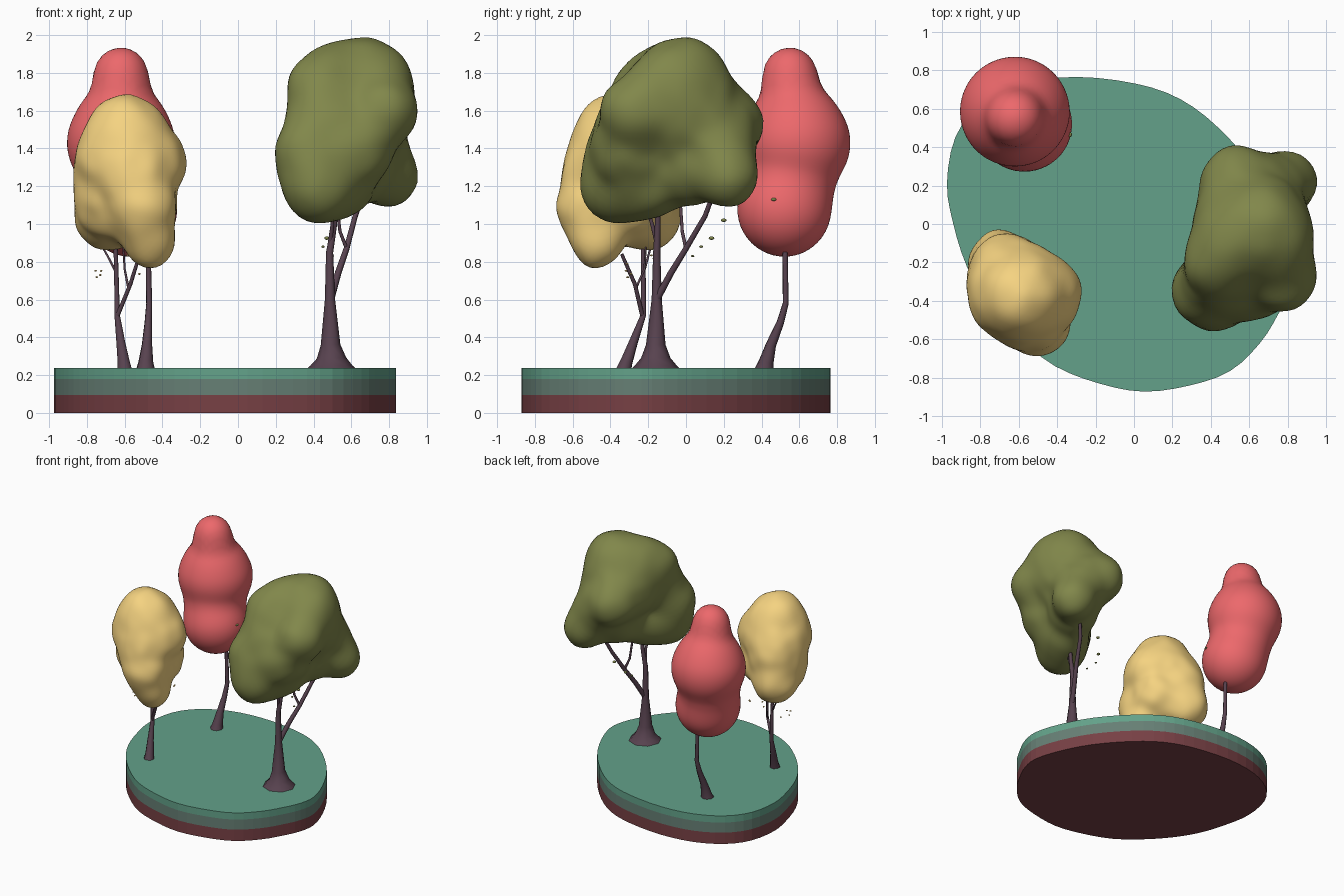
import bpy, bmesh, random
from mathutils import Vector, noise

if "Cube" in bpy.data.objects:
    bpy.data.objects.remove(bpy.data.objects["Cube"])

random.seed(4)


def material(name, r, g, b):
    m = bpy.data.materials.new(name)
    m.diffuse_color = [(c / 255) ** 2.2 for c in (r, g, b)] + [1]
    m.use_nodes = True
    m.node_tree.nodes["Principled BSDF"].inputs["Base Color"].default_value = m.diffuse_color
    return m


GRASS = material("grass", 99, 160, 136)
SOIL = material("soil", 102, 126, 116)
CLAY = material("clay", 118, 66, 70)
BARK = material("bark", 88, 68, 80)
OLIVE = material("olive", 128, 134, 76)
RED = material("red", 236, 104, 107)
YELLOW = material("yellow", 245, 210, 128)


def finish(bm, name, mat, smooth=True):
    me = bpy.data.meshes.new(name)
    for f in bm.faces:
        f.smooth = smooth
    bm.to_mesh(me)
    bm.free()
    me.materials.append(mat)
    bpy.context.collection.objects.link(bpy.data.objects.new(name, me))


# ---- island base: smooth closed outline (clockwise), three stacked layers
OUTLINE = [(-.973, .21), (-.93, .45), (-.80, .62), (-.58, .73), (-.30, .765), (.01, .73),
           (.24, .65), (.44, .50), (.64, .27), (.77, .03), (.834, -.18), (.815, -.33),
           (.75, -.47), (.655, -.62), (.50, -.765), (.29, -.84), (.05, -.872), (-.18, -.83),
           (-.41, -.74), (-.60, -.59), (-.76, -.41), (-.87, -.22), (-.94, .0)]


def smooth_loop(pts, steps=3):
    p = [Vector(q) for q in pts]
    out = []
    for i in range(len(p)):
        a, b, c, d = (p[(i + k) % len(p)] for k in (-1, 0, 1, 2))
        for s in range(steps):
            t = s / steps
            out.append(.5 * (2 * b + (c - a) * t + (2 * a - 5 * b + 4 * c - d) * t * t
                             + (3 * b - a - 3 * c + d) * t ** 3))
    return out


def layer(name, z0, z1, mat, cap_bottom=False, cap_top=False):
    bm = bmesh.new()
    loop = smooth_loop(OUTLINE)
    lo, hi = ([bm.verts.new((p.x, p.y, z)) for p in loop] for z in (z0, z1))
    n = len(loop)
    for i in range(n):
        j = (i + 1) % n
        bm.faces.new((lo[i], hi[i], hi[j], lo[j]))
    if cap_bottom:
        bm.faces.new(lo)
    if cap_top:
        bm.faces.new(hi[::-1])
    finish(bm, name, mat, smooth=False)


layer("base_clay", 0, .095, CLAY, cap_bottom=True)
layer("base_soil", .095, .18, SOIL)
layer("base_grass", .18, .237, GRASS, cap_top=True)


# ---- crowns: an icosphere shrunk onto a soft union of lobes
def crown(name, mat, centre, lobes, k=.12, bumps=.0):
    centre = Vector(centre)
    balls = [(Vector(l[:3]), l[3]) for l in lobes]

    def dist(p):
        d = 9
        for c, r in balls:
            e = (p - c).length - r
            h = max(k - abs(d - e), 0) / k
            d = min(d, e) - h * h * k * .25
        return d

    bm = bmesh.new()
    bmesh.ops.create_icosphere(bm, subdivisions=5, radius=1)
    for v in bm.verts:
        ray = v.co.normalized()
        t = 1.0
        for _ in range(40):
            d = dist(centre + ray * t)
            t -= d * .9
            if d < .001 or t < .05:
                break
        t += bumps * noise.noise((centre + ray * t) * 9)
        v.co = centre + ray * t
    for _ in range(2):
        bmesh.ops.smooth_vert(bm, verts=bm.verts, factor=.5,
                              use_axis_x=True, use_axis_y=True, use_axis_z=True)
    finish(bm, name, mat)


crown("olive_crown", OLIVE, (.58, -.05, 1.45), [
    (.61, -.02, 1.60, .31), (.67, .0, 1.79, .20), (.43, -.36, 1.20, .20),
    (.79, .22, 1.25, .165), (.53, .23, 1.53, .18), (.77, -.27, 1.60, .185),
    (.44, -.20, 1.72, .18), (.53, -.20, 1.22, .19), (.38, -.345, 1.38, .19),
    (.46, -.27, 1.55, .19), (.52, -.08, 1.77, .18), (.74, -.10, 1.74, .18),
    (.70, .17, 1.42, .19), (.63, .02, 1.29, .19), (.62, -.30, 1.40, .20)],
      k=.10, bumps=.010)
crown("yellow_crown", YELLOW, (-.57, -.36, 1.18), [
    (-.58, -.36, 1.37, .25), (-.60, -.38, 1.50, .183), (-.50, -.52, 1.09, .17),
    (-.465, -.47, .90, .135), (-.69, -.20, 1.03, .172), (-.45, -.36, 1.32, .17),
    (-.67, -.38, 1.32, .178), (-.58, -.36, 1.10, .20), (-.665, -.23, 1.25, .18),
    (-.55, -.46, 1.26, .185), (-.70, -.34, 1.12, .155), (-.48, -.30, 1.10, .14)],
      k=.10, bumps=.012)
crown("red_crown", RED, (-.60, .56, 1.32), [
    (-.62, .585, 1.43, .286), (-.62, .55, 1.785, .153), (-.57, .52, 1.075, .25),
    (-.62, .575, 1.555, .21), (-.605, .555, 1.23, .23)], k=.06)


# ---- trunks and branches: tapered tubes through (x, y, z, radius)
def tube(name, pts):
    cu = bpy.data.curves.new(name, 'CURVE')
    cu.dimensions = '3D'
    cu.bevel_depth = 1
    cu.bevel_resolution = 2
    cu.use_fill_caps = True
    sp = cu.splines.new('POLY')
    sp.points.add(len(pts) - 1)
    for q, (x, y, z, r) in zip(sp.points, pts):
        q.co = (x, y, z, 1)
        q.radius = r
    sp.use_smooth = True
    cu.materials.append(BARK)
    bpy.context.collection.objects.link(bpy.data.objects.new(name, cu))


tube("olive_trunk", [(.495, -.16, .228, .135), (.495, -.16, .25, .112), (.495, -.16, .29, .078),
                     (.49, -.16, .36, .052), (.487, -.155, .60, .027), (.485, -.155, .85, .019),
                     (.51, -.15, 1.0, .015), (.52, -.15, 1.2, .012)])
tube("olive_branch", [(.49, -.155, .60, .020), (.53, -.08, .74, .018), (.575, .0, .87, .016),
                      (.62, .10, 1.04, .014), (.68, .16, 1.2, .012)])
tube("olive_twig_side", [(.575, .0, .87, .010), (.54, -.02, .96, .009), (.52, -.03, 1.12, .008)])
tube("olive_twig_front", [(.487, -.155, .90, .012), (.50, -.18, 1.0, .01), (.49, -.21, 1.1, .009)])

tube("yellow_trunk", [(-.60, -.33, .225, .042), (-.605, -.315, .27, .034), (-.62, -.28, .37, .025),
                      (-.64, -.225, .52, .015), (-.643, -.225, .70, .013), (-.65, -.23, .95, .011)])
tube("yellow_branch", [(-.64, -.23, .51, .012), (-.57, -.27, .68, .011), (-.52, -.34, .84, .009)])
tube("yellow_twig_left", [(-.643, -.225, .74, .007), (-.69, -.20, .83, .006), (-.73, -.18, .90, .005)])
tube("yellow_twig_back", [(-.58, -.265, .66, .007), (-.60, -.22, .76, .006), (-.61, -.21, .92, .005)])

tube("red_trunk", [(-.49, .415, .225, .052), (-.488, .425, .27, .04), (-.482, .45, .36, .028),
                   (-.475, .50, .48, .02), (-.47, .528, .58, .016), (-.475, .525, .82, .014),
                   (-.48, .525, .95, .013)])


# ---- tiny loose leaves below the crowns
def leaves(name, mat, spots):
    bm = bmesh.new()
    for x, y, z, s in spots:
        got = bmesh.ops.create_icosphere(bm, subdivisions=2, radius=s)['verts']
        bmesh.ops.scale(bm, verts=got, vec=(1, 1.2, .7))
        bmesh.ops.translate(bm, verts=got, vec=(x, y, z))
    finish(bm, name, mat)


leaves("olive_leaves", OLIVE, [(.53, .20, 1.02, .013), (.47, .135, .925, .013), (.45, .08, .88, .009),
                               (.50, .035, .83, .008), (-.335, .465, 1.13, .012)])
leaves("yellow_leaves", YELLOW, [
    (-.63 + random.uniform(-.18, .18), -.23 + random.uniform(-.1, .1), random.uniform(.68, .86), .007)
    for _ in range(9)])
